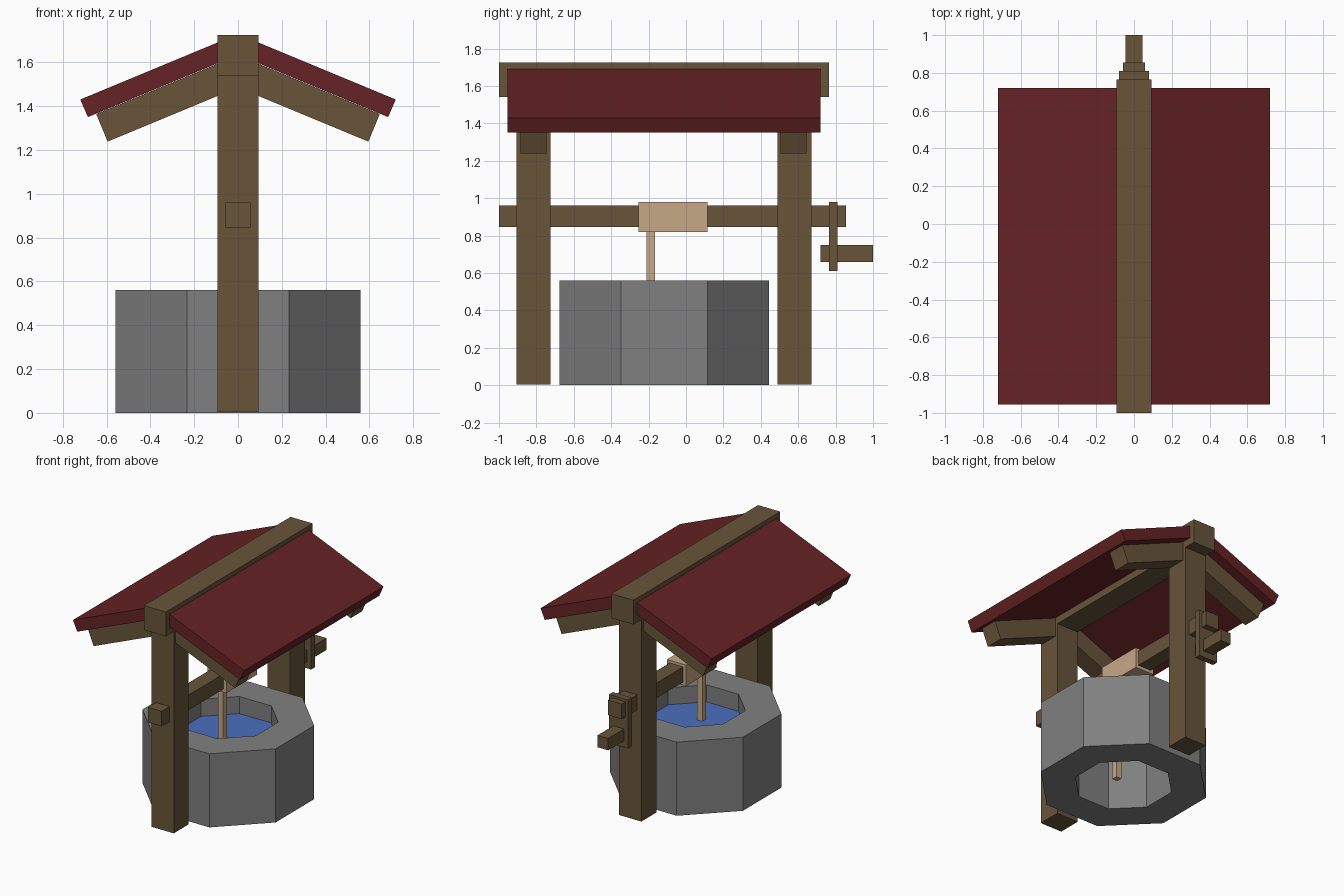
import bpy, bmesh, math

if "Cube" in bpy.data.objects:
    bpy.data.objects.remove(bpy.data.objects["Cube"])


def material(name, rgb):
    m = bpy.data.materials.new(name)
    m.diffuse_color = (*rgb, 1)
    m.use_nodes = True
    m.node_tree.nodes["Principled BSDF"].inputs["Base Color"].default_value = m.diffuse_color
    return m


WOOD = material("brown wood", (0.138, 0.089, 0.042))
RED = material("dark red roof", (0.133, 0.016, 0.018))
STONE = material("grey stone", (0.216, 0.216, 0.216))
TAN = material("tan rope", (0.565, 0.392, 0.242))
BLUE = material("blue water", (0.07, 0.162, 0.515))


def finish(name, bm, mat, fix_normals=True):
    if fix_normals:
        bmesh.ops.recalc_face_normals(bm, faces=bm.faces)
    me = bpy.data.meshes.new(name)
    bm.to_mesh(me)
    bm.free()
    me.materials.append(mat)
    ob = bpy.data.objects.new(name, me)
    bpy.context.collection.objects.link(ob)
    return ob


def prism(name, profile, y0, y1, mat):
    """Extrude an x-z profile along y."""
    bm = bmesh.new()
    a = [bm.verts.new((x, y0, z)) for x, z in profile]
    b = [bm.verts.new((x, y1, z)) for x, z in profile]
    bm.faces.new(a)
    bm.faces.new(b[::-1])
    n = len(a)
    for i in range(n):
        j = (i + 1) % n
        bm.faces.new((a[i], b[i], b[j], a[j]))
    return finish(name, bm, mat)


def box(name, half_x, y, z, mat):
    """Box centred on x = 0."""
    profile = [(-half_x, z[0]), (half_x, z[0]), (half_x, z[1]), (-half_x, z[1])]
    return prism(name, profile, *y, mat)


def octagon(bm, apothem, z, cy=-0.116):
    r = apothem / math.cos(math.pi / 8)
    angles = [(i + 0.5) * math.pi / 4 for i in range(8)]
    return [bm.verts.new((r * math.cos(t), cy + r * math.sin(t), z)) for t in angles]


# Octagonal stone wall, open through the middle
bm = bmesh.new()
rings = [octagon(bm, a, z) for a, z in ((0.56, 0), (0.56, 0.56), (0.325, 0.56), (0.325, 0))]
for k in range(4):
    p, q = rings[k], rings[(k + 1) % 4]
    for i in range(8):
        j = (i + 1) % 8
        bm.faces.new((p[i], p[j], q[j], q[i]))
finish("stone_wall", bm, STONE)

# Water surface
bm = bmesh.new()
bm.faces.new(octagon(bm, 0.325, 0.43))
finish("water", bm, BLUE, False)

# Posts and ridge beam
box("front_post", 0.093, (-0.905, -0.725), (0.005, 1.54), WOOD)
box("back_post", 0.093, (0.49, 0.67), (0.005, 1.54), WOOD)
box("ridge_beam", 0.093, (-1.0, 0.765), (1.54, 1.725), WOOD)

# Roof panels and rafters on both sides
for side, s in (("right", 1), ("left", -1)):
    roof = [(0.06, 1.704), (0.72, 1.43), (0.685, 1.35), (0.06, 1.609)]
    rafter = [(0.06, 1.607), (0.647, 1.364), (0.595, 1.238), (0.06, 1.46)]
    prism(side + "_roof_panel", [(s * x, z) for x, z in roof], -0.955, 0.72, RED)
    for end, y in (("front", -0.885), ("back", 0.505)):
        prism(f"{side}_{end}_rafter", [(s * x, z) for x, z in rafter], y, y + 0.14, WOOD)

# Winding axle, spool and rope
box("axle", 0.057, (-1.0, 0.855), (0.845, 0.96), WOOD)
box("rope_spool", 0.08, (-0.255, 0.115), (0.82, 0.98), TAN)
box("rope", 0.022, (-0.21, -0.165), (0.08, 0.83), TAN)

# Crank
box("crank_arm", 0.08, (0.765, 0.81), (0.61, 0.98), WOOD)
box("crank_handle", 0.045, (0.72, 1.0), (0.66, 0.75), WOOD)
